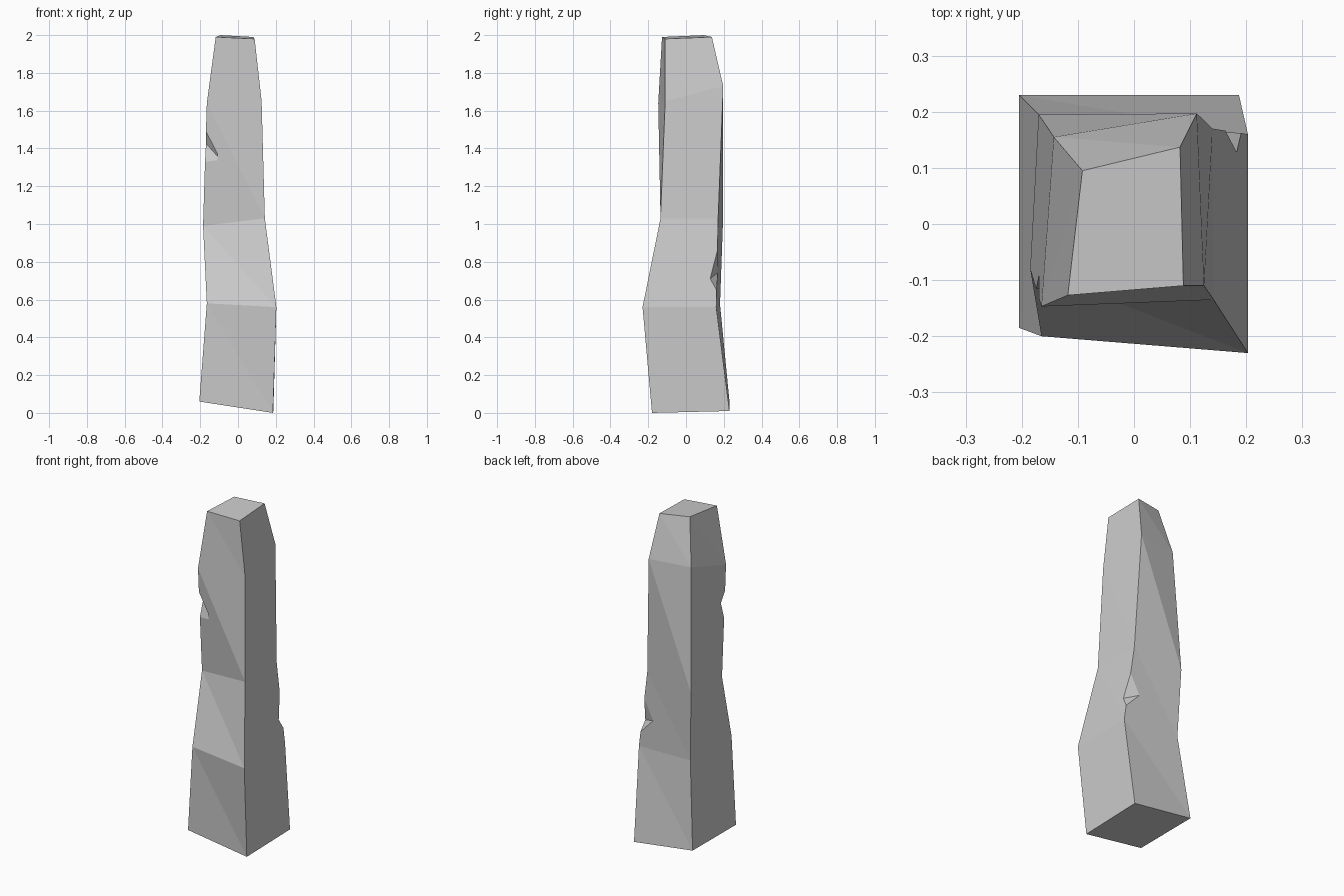
import bpy
import bmesh
from mathutils import Vector

if "Cube" in bpy.data.objects:
    bpy.data.objects.remove(bpy.data.objects["Cube"], do_unlink=True)

# Stone colour
stone = bpy.data.materials.new("stone_grey")
stone.use_nodes = True
grey = (0.6, 0.6, 0.6, 1)
stone.diffuse_color = grey
stone.node_tree.nodes["Principled BSDF"].inputs["Base Color"].default_value = grey


def make_object(name, bm):
    bmesh.ops.recalc_face_normals(bm, faces=bm.faces)
    mesh = bpy.data.meshes.new(name)
    bm.to_mesh(mesh)
    bm.free()
    mesh.materials.append(stone)
    obj = bpy.data.objects.new(name, mesh)
    bpy.context.collection.objects.link(obj)
    return obj


# Rough four-sided cross-sections: front right, front left, back left, back right
sections = [
    [(-.205, -.185, .06), (.185, -.18, 0), (.187, .23, .01), (-.205, .23, .062)],
    [(-.165, -.2, .58), (.203, -.23, .56), (.203, .16, .56), (-.155, .18, .575)],
    [(-.185, -.08, .99), (.142, -.135, 1.03), (.14, .17, 1.03), (-.17, .195, .99)],
    [(-.165, -.147, 1.64), (.125, -.11, 1.65), (.112, .197, 1.73), (-.143, .155, 1.73)],
    [(-.118, -.127, 1.99), (.088, -.11, 1.98), (.082, .137, 1.99), (-.092, .095, 2)],
]

# Pillar body, lofted through the sections
bm = bmesh.new()
rings = [[bm.verts.new(p) for p in ring] for ring in sections]
for low, high in zip(rings, rings[1:]):
    for a in range(4):
        b = (a + 1) % 4
        bm.faces.new((low[a], low[b], high[a]))
        bm.faces.new((low[b], high[b], high[a]))
bm.faces.new(rings[0][::-1])
bm.faces.new(rings[-1])
pillar = make_object("stone_pillar", bm)


def chip(name, ring, corner, z_top, z_bottom, ridge):
    """Cut a wedge from a corner edge; the ridge joins the two side faces."""
    low, high = (Vector(sections[ring + i][corner]) for i in (0, 1))
    ends = [low.lerp(high, (z - low.z) / (high.z - low.z)) for z in (z_top, z_bottom)]
    points = ends + [Vector(p) for p in ridge]
    middle = (points[2] + points[3]) / 2
    cutter_bm = bmesh.new()
    # Growing about the ridge keeps both cut planes and clears the surface
    for p in points:
        cutter_bm.verts.new(middle + (p - middle) * 1.5)
    bmesh.ops.convex_hull(cutter_bm, input=cutter_bm.verts)
    cutter = make_object(name + "_cutter", cutter_bm)
    cutter.hide_render = True
    cut = pillar.modifiers.new(name, "BOOLEAN")
    cut.operation = "DIFFERENCE"
    cut.solver = "EXACT"
    cut.object = cutter
    return cutter


# Two chipped corners
cutters = [
    chip("upper_chip", 2, 0, 1.49, 1.33, [(-.168, -.092, 1.425), (-.11, -.12, 1.36)]),
    chip("lower_chip", 1, 2, .86, .65, [(.185, .127, .71), (.095, .172, .745)]),
]

# Apply the cuts, then remove the cutters
bpy.context.view_layer.objects.active = pillar
pillar.select_set(True)
for modifier in list(pillar.modifiers):
    bpy.ops.object.modifier_apply(modifier=modifier.name)
for cutter in cutters:
    bpy.data.objects.remove(cutter, do_unlink=True)
